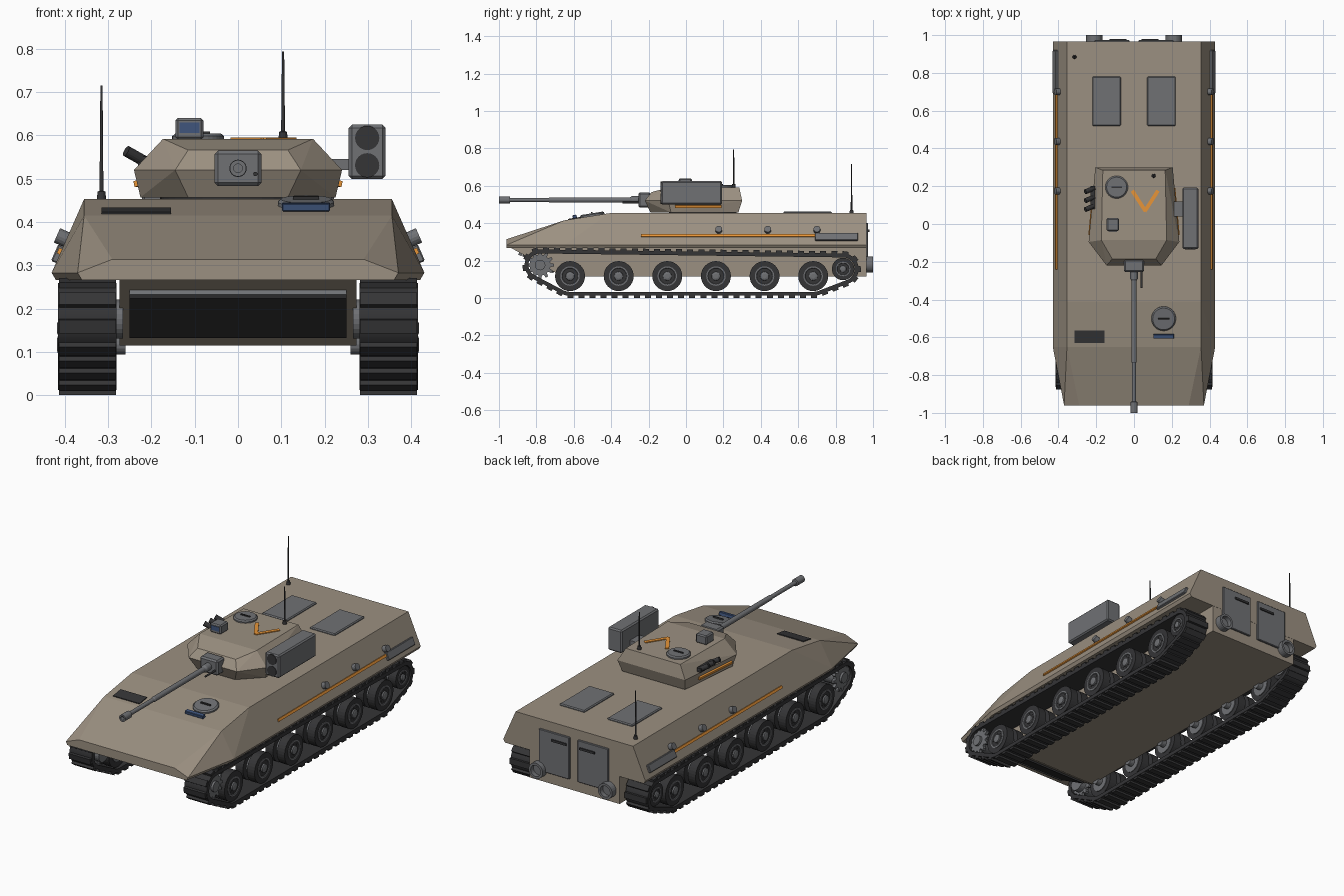
import bpy, bmesh
from math import sin, cos, pi, radians, atan2
from mathutils import Vector, Matrix, Euler

if "Cube" in bpy.data.objects:
    bpy.data.objects.remove(bpy.data.objects["Cube"])


def mat(name, r, g, b):
    m = bpy.data.materials.new(name)
    m.diffuse_color = (r, g, b, 1)
    m.use_nodes = True
    m.node_tree.nodes["Principled BSDF"].inputs["Base Color"].default_value = m.diffuse_color
    return m


TAN = mat("tan_paint", .33, .28, .22)
GREY = mat("grey_metal", .16, .165, .175)
DARK = mat("dark_rubber", .035, .035, .037)
ORANGE = mat("orange_marking", .8, .3, .04)
BLUE = mat("blue_glass", .05, .09, .2)
round_parts = []


def finish(name, bm, m):
    bmesh.ops.recalc_face_normals(bm, faces=bm.faces)
    me = bpy.data.meshes.new(name)
    bm.to_mesh(me)
    bm.free()
    me.materials.append(m)
    ob = bpy.data.objects.new(name, me)
    bpy.context.collection.objects.link(ob)
    return ob


def solid(name, pts, m):
    """Faceted convex body through the given corners."""
    bm = bmesh.new()
    for p in pts:
        bm.verts.new(p)
    bmesh.ops.convex_hull(bm, input=bm.verts)
    bmesh.ops.dissolve_limit(bm, angle_limit=radians(1), verts=bm.verts, edges=bm.edges)
    return finish(name, bm, m)


def box(name, c, size, m, rot=(0, 0, 0), bevel=0):
    bm = bmesh.new()
    bmesh.ops.create_cube(bm, size=1, matrix=Matrix.Diagonal((*size, 1)))
    if bevel:
        bmesh.ops.bevel(bm, geom=bm.edges[:], offset=bevel, segments=1, affect='EDGES')
    bm.transform(Matrix.Translation(c) @ Euler(rot).to_matrix().to_4x4())
    return finish(name, bm, m)


def lathe(name, profile, p, d, m, n=24):
    """Turn a (radius, height) profile around direction d from point p."""
    bm = bmesh.new()
    rings = [[bm.verts.new((r * cos(2 * pi * i / n), r * sin(2 * pi * i / n), h)) for i in range(n)]
             for r, h in profile]
    for a, b in zip(rings, rings[1:]):
        for i in range(n):
            j = (i + 1) % n
            bm.faces.new((a[i], a[j], b[j], b[i]))
    bm.faces.new(rings[0])
    bm.faces.new(rings[-1])
    q = Vector(d).to_track_quat('Z', 'Y')
    bm.transform(Matrix.Translation(p) @ q.to_matrix().to_4x4())
    ob = finish(name, bm, m)
    round_parts.append(ob)
    return ob


def cyl(name, p, q, r, m, n=24):
    d = Vector(q) - Vector(p)
    return lathe(name, [(r, 0), (r, d.length)], p, d, m, n)


def both(pts):
    return [(s * x, y, z) for x, y, z in pts for s in (-1, 1)]


# hull
up = []
for y, t, zt, w in ((-.96, .29, .314, .37), (-.65, .355, .415, .43), (-.41, .355, .453, .43), (.965, .355, .453, .43)):
    up += [(t, y, zt), (w, y, .283), (w - .01, y, .266)]
solid("upper_hull", both(up), TAN)
solid("lower_hull", both([(.273, y, z) for y, z in
                          ((-.94, .27), (-.66, .115), (.964, .115), (.964, .27))]), TAN)
glacis = -atan2(.155, .28)
box("trim_vane", (0, -.79, .184), (.5, .19, .012), DARK, (glacis, 0, 0))
box("trim_vane_hinge", (0, -.885, .235), (.5, .02, .016), GREY, (glacis, 0, 0))

# deck fittings
tilt = radians(9)
box("engine_vent", (-.235, -.597, .424), (.16, .066, .008), DARK, (tilt, 0, 0))
up_n = Vector((0, -sin(tilt), cos(tilt)))
lathe("driver_hatch", [(.065, 0), (.065, .01), (.058, .016)], (.157, -.5, .437), up_n, GREY, 32)
box("driver_hatch_handle", (.157, -.503, .456), (.06, .008, .008), DARK, (tilt, 0, 0))
box("driver_periscope", (.157, -.595, .435), (.11, .022, .018), BLUE, (tilt, 0, 0), .002)
for s in (-1, 1):
    box("roof_hatch", (s * .145, .65, .455), (.152, .26, .014), GREY, bevel=.005)

# hull sides: stripe, bin and lamps follow the sloping armour
lean = atan2(.075, .17)
for s in (-1, 1):
    box("side_stripe", (s * .41, .225, .332), (.012, .93, .014), ORANGE, (0, -s * lean, 0))
    box("side_bin", (s * .412, .805, .325), (.024, .23, .042), GREY, (0, -s * lean, 0), .003)
    n = Vector((s * cos(lean), 0, sin(lean)))
    for y in (.175, .437, .7):
        p = Vector((s * .392, y, .358))
        cyl("side_lamp", p, p + n * .028, .018, GREY, 16)

# rear doors and exhausts
for s in (-1, 1):
    box("rear_door", (s * .117, .966, .287), (.185, .016, .23), GREY, bevel=.003)
    box("door_handle", (s * .085, .975, .36), (.09, .01, .012), DARK)
    lathe("exhaust", [(.043, 0), (.043, .04), (.03, .04), (.03, .015)], (s * .21, .96, .18), (0, 1, 0), GREY)

# tracks and running gear
WHEELS = [(-.62 + .26 * i, .117) for i in range(6)]
SPROCKET, IDLER = (-.78, .176), (.84, .155)
CIRCLES = [(*w, .084) for w in WHEELS] + [(*SPROCKET, .062), (*IDLER, .062)]


def belt(offset, n=120):
    """Outline of a belt stretched round all wheels, as (y, z) points."""
    out = []
    for i in range(n):
        a = 2 * pi * i / n
        y, z, r = max(CIRCLES, key=lambda c: c[0] * cos(a) + c[1] * sin(a) + c[2])
        out.append((y + (r + offset) * cos(a), z + (r + offset) * sin(a)))
    return out


def track(s):
    bm = bmesh.new()
    rings = []
    for a, b in zip(belt(0), belt(.021)):
        rings.append([bm.verts.new((s * x, *p)) for x, p in ((.28, a), (.415, a), (.415, b), (.28, b))])
    for i, r in enumerate(rings):
        q = rings[i - 1]
        for k in range(4):
            bm.faces.new((q[k], q[k - 1], r[k - 1], r[k]))
    finish("track_band", bm, DARK)
    # pads at equal spacing along the outer belt
    bm = bmesh.new()
    pts = [Vector((0, *p)) for p in belt(.021)]
    segs = [(a, b) for a, b in zip(pts, pts[1:] + pts[:1]) if (b - a).length > 1e-6]
    total = sum((b - a).length for a, b in segs)
    count, nxt, run = 64, 0, 0
    for a, b in segs:
        length, d = (b - a).length, (b - a).normalized()
        while nxt < run + length and nxt < total - .001:
            c = a + d * (nxt - run)
            c.x = s * .3475
            m = Matrix.Translation(c) @ Matrix.Rotation(atan2(d.z, d.y), 4, 'X')
            bmesh.ops.create_cube(bm, size=1, matrix=m @ Matrix.Diagonal((.131, .032, .023, 1)))
            nxt += total / count
        run += length
    finish("track_pads", bm, DARK)


def sprocket(s, x0, x1):
    pts = []
    for i in range(12):
        for da, r in ((-.18, .056), (-.09, .074), (.09, .074), (.18, .056)):
            a = 2 * pi * i / 12 + da
            pts.append((SPROCKET[0] + r * cos(a), SPROCKET[1] + r * sin(a)))
    bm = bmesh.new()
    f = bm.faces.new([bm.verts.new((s * x0, *p)) for p in pts])
    g = bmesh.ops.extrude_face_region(bm, geom=[f])
    bmesh.ops.translate(bm, vec=(s * (x1 - x0), 0, 0), verts=[v for v in g["geom"] if isinstance(v, bmesh.types.BMVert)])
    bm.faces.new([v for v in bm.verts[:len(pts)]]) if not f.is_valid else None
    finish("drive_sprocket", bm, GREY)


def wheel(s, y, z, r, name):
    out = (s, 0, 0)
    for x in (.292, .362):
        cyl(name + "_tyre", (s * x, y, z), (s * (x + .046), y, z), r, DARK, 32)
    lathe(name + "_hub", [(r * .65, 0), (r * .65, .123), (r * .55, .123), (r * .5, .117), (r * .3, .117),
                          (r * .28, .127), (r * .15, .13)], (s * .288, y, z), out, GREY)
    for i in range(8):
        a = 2 * pi * i / 8
        py, pz = y + r * .4 * cos(a), z + r * .4 * sin(a)
        cyl(name + "_bolt", (s * .4, py, pz), (s * .409, py, pz), .004, DARK, 6)


for s in (-1, 1):
    track(s)
    for y, z in WHEELS:
        wheel(s, y, z, .08, "road_wheel")
        cyl("wheel_axle", (s * .26, y, z), (s * .3, y, z), .022, GREY, 16)
    wheel(s, *IDLER, .06, "idler")
    sprocket(s, .295, .312)
    sprocket(s, .385, .402)
    cyl("sprocket_drum", (s * .265, *SPROCKET), (s * .395, *SPROCKET), .045, GREY)
    cyl("sprocket_cap", (s * .395, *SPROCKET), (s * .414, *SPROCKET), .028, GREY)

# turret
cyl("turret_ring", (0, .09, .445), (0, .09, .462), .18, DARK, 40)
solid("turret", both([(.115, -.19, .457), (.225, -.08, .457), (.19, .28, .457),
                      (.145, -.22, .52), (.24, -.095, .52), (.205, .3, .52),
                      (.115, -.185, .566), (.173, -.085, .592), (.165, .285, .59)]), TAN)
for s in (-1, 1):
    box("turret_stripe", (s * .223, .065, .489), (.012, .25, .014), ORANGE, (0, s * .23, s * .09))

# gun
box("mantlet", (0, -.222, .524), (.108, .066, .082), GREY, bevel=.008)
lathe("gun_barrel", [(.02, 0), (.02, .04), (.014, .05), (.014, .48), (.011, .485), (.011, .69), (.019, .692),
                     (.019, .75), (.01, .75), (.01, .72)], (0, -.25, .524), (0, -1, 0), GREY)
cyl("coaxial_gun", (.04, -.25, .511), (.04, -.34, .511), .005, DARK, 12)

# turret roof
lathe("commander_hatch", [(.06, 0), (.06, .01), (.053, .016)], (-.092, .195, .588), (0, 0, 1), GREY, 32)
box("commander_hatch_handle", (-.092, .195, .605), (.055, .008, .008), DARK)
box("sight_housing", (-.112, -.003, .615), (.065, .068, .05), GREY, bevel=.006)
box("sight_window", (-.112, -.036, .618), (.046, .006, .024), BLUE)
for s in (-1, 1):
    box("roof_chevron", (.059 + s * .033, .122, .592), (.02, .13, .007), ORANGE, (0, 0, -s * .57))

# missile launcher
box("missile_box", (.298, .03, .562), (.085, .325, .125), GREY, bevel=.007)
box("missile_bracket", (.238, .08, .533), (.05, .08, .026), GREY)
for z in (.594, .531):
    cyl("missile_tube", (.298, -.12, z), (.298, -.135, z), .028, DARK)

# smoke launchers
box("smoke_bracket", (-.218, .14, .54), (.025, .12, .022), DARK)
for i, y in enumerate((.19, .143, .096)):
    p = Vector((-.212, y, .538))
    cyl("smoke_tube", p, p + Vector((-.046, -.02, .026)), .013, DARK, 16)

# antennas
for x, y, z, top in ((-.315, .885, .45, .715), (.104, .255, .588, .793)):
    lathe("antenna", [(.011, 0), (.009, .02), (.0045, .022), (.0025, top - z)], (x, y, z), (0, 0, 1), DARK, 12)

for ob in bpy.context.view_layer.objects:
    ob.select_set(ob in round_parts)
bpy.context.view_layer.objects.active = round_parts[0]
bpy.ops.object.shade_smooth_by_angle()
